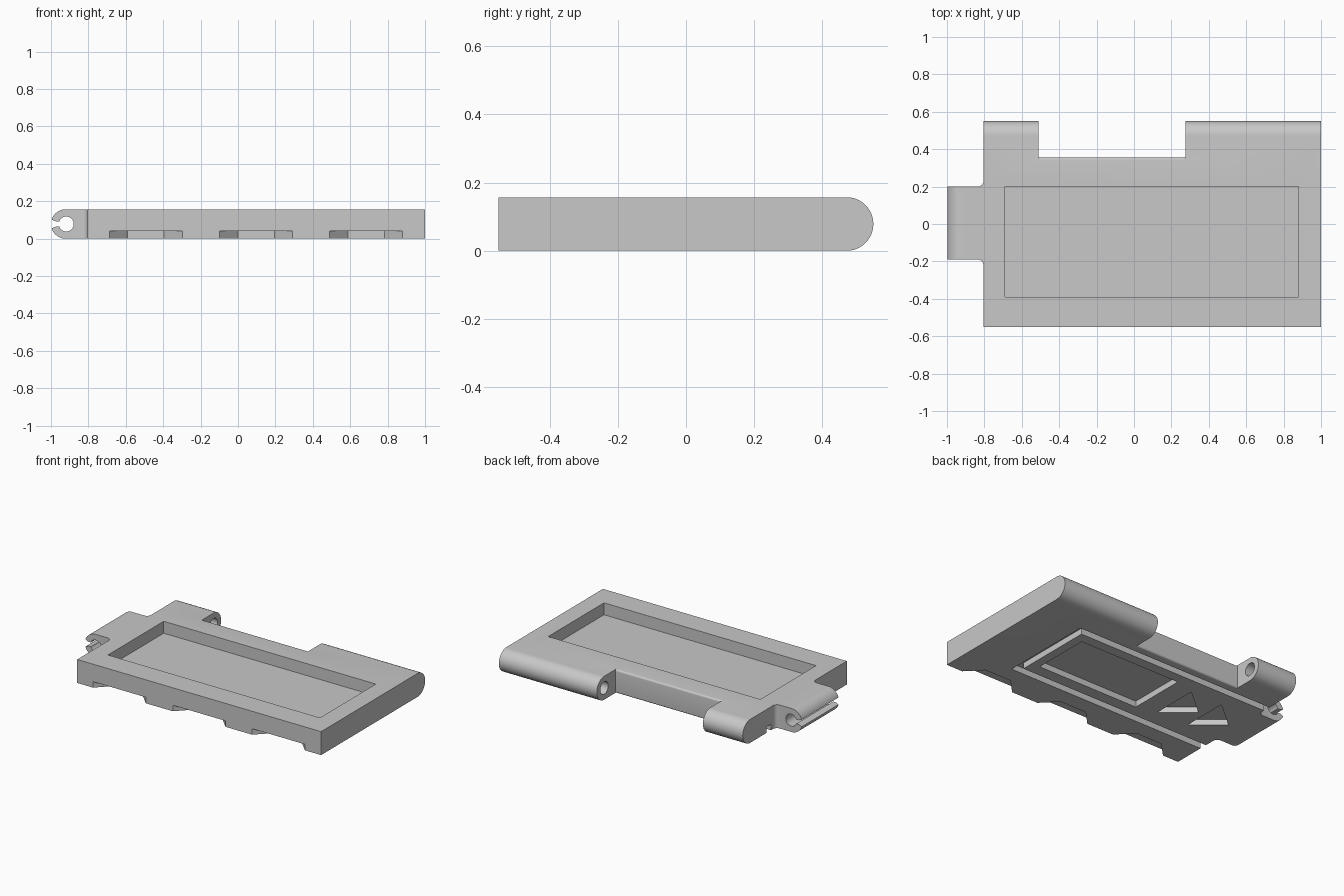
import bpy, bmesh, math

cube = bpy.data.objects.get("Cube")
if cube:
    bpy.data.objects.remove(cube, do_unlink=True)

H = 0.157            # plate thickness
R = H / 2            # hinge barrel radius
HINGE_Y = 0.55 - R   # back hinge axis
HINGE_X = -1 + R     # side hinge axis
DEPTH = 0.04         # depth of the underside cuts

grey = bpy.data.materials.new("plain grey")
grey.use_nodes = True
colour = (0.58, 0.58, 0.58, 1)
grey.diffuse_color = colour
grey.node_tree.nodes["Principled BSDF"].inputs["Base Color"].default_value = colour


def prism(name, pts, axis, lo, hi):
    """Extrude a flat outline along the given axis."""
    place = {"x": lambda p, t: (t, p[0], p[1]),
             "y": lambda p, t: (p[0], t, p[1]),
             "z": lambda p, t: (p[0], p[1], t)}[axis]
    bm = bmesh.new()
    a = [bm.verts.new(place(p, lo)) for p in pts]
    b = [bm.verts.new(place(p, hi)) for p in pts]
    bm.faces.new(a)
    bm.faces.new(b)
    for i in range(len(pts)):
        j = (i + 1) % len(pts)
        bm.faces.new((a[i], a[j], b[j], b[i]))
    bmesh.ops.recalc_face_normals(bm, faces=bm.faces)
    mesh = bpy.data.meshes.new(name)
    bm.to_mesh(mesh)
    bm.free()
    mesh.materials.append(grey)
    ob = bpy.data.objects.new(name, mesh)
    bpy.context.collection.objects.link(ob)
    return ob


def arc(cx, cy, r, start, end, n=16):
    steps = [math.radians(start + (end - start) * i / n) for i in range(n + 1)]
    return [(cx + r * math.cos(t), cy + r * math.sin(t)) for t in steps]


def rect(x0, x1, y0, y1):
    return [(x0, y0), (x1, y0), (x1, y1), (x0, y1)]


def combine(target, tool, operation="DIFFERENCE"):
    """Apply a boolean and discard the tool object."""
    mod = target.modifiers.new("combine", "BOOLEAN")
    mod.operation, mod.solver, mod.object = operation, "EXACT", tool
    bpy.context.view_layer.objects.active = target
    bpy.ops.object.modifier_apply(modifier=mod.name)
    bpy.data.objects.remove(tool, do_unlink=True)


def circle(cx, cy, r):
    return arc(cx, cy, r, 0, 360, 32)[:-1]


# Main plate with a half-round back edge
plate = prism("hinged_plate", [(-0.55, H), (-0.55, 0)] + arc(HINGE_Y, R, R, -90, 90, 24),
              "x", -0.805, 1)

# Gap between the two back knuckles, with softened edges
e = 0.012
gap = (arc(0.355 - e, e, e, -90, 0, 6) + arc(0.355 - e, H - e, e, 0, 90, 6)
       + [(0.355 - e, 0.3), (0.7, 0.3), (0.7, -0.1), (0.355 - e, -0.1)])
combine(plate, prism("knuckle_gap", gap, "x", -0.51, 0.275))

# Blind pin holes in the facing knuckle ends
combine(plate, prism("pin_hole", circle(HINGE_Y, R, 0.042), "x", -0.68, 0.45))

# Side hinge tab: rounded profile trimmed by a filleted plan
f = 0.03
tab = prism("side_tab", [(-0.75, 0), (-0.75, H)] + arc(HINGE_X, R, R, 90, 270, 24),
            "y", -0.3, 0.3)
plan = ([(-1.1, 0.2)] + arc(-0.805 - f, 0.2 + f, f, -90, 0, 8) + [(-0.7, 0.2 + f)]
        + [(-0.7, -0.19 - f)] + arc(-0.805 - f, -0.19 - f, f, 0, 90, 8) + [(-1.1, -0.19)])
combine(tab, prism("tab_plan", plan, "z", -0.1, 0.3), "INTERSECT")
combine(plate, tab, "UNION")

# Snap-in bore and flared mouth through the tab
combine(plate, prism("tab_bore", circle(HINGE_X + 0.003, R, 0.04), "y", -0.3, 0.3))
mouth = [(HINGE_X, R - 0.014), (HINGE_X, R + 0.014), (-0.975, R + 0.014),
         (-1.01, R + 0.03), (-1.01, R - 0.03), (-0.975, R - 0.014)]
combine(plate, prism("tab_mouth", mouth, "y", -0.3, 0.3))

# Large recess in the top
combine(plate, prism("top_recess", rect(-0.69, 0.88, -0.39, 0.2), "z", 0.077, 0.3))

# Trapezoid notches under the front edge
for x in (-0.4925, 0.0975, 0.685):
    notch = [(x - 0.205, -0.56), (x + 0.205, -0.56), (x + 0.097, -0.45), (x - 0.097, -0.45)]
    combine(plate, prism("front_notch", notch, "z", -0.1, DEPTH))

# U-shaped channel under the plate, open on the side with the tab
channel = [(-0.9, 0.30), (0.67, 0.30), (0.67, -0.34), (-0.9, -0.34),
           (-0.9, -0.29), (0.62, -0.29), (0.62, 0.25), (-0.9, 0.25)]
combine(plate, prism("channel", channel, "z", -0.1, DEPTH))

# Rectangular pocket and two arrow pockets under the plate
combine(plate, prism("under_pocket", rect(-0.19, 0.56, -0.21, 0.18), "z", -0.1, DEPTH))
for x in (-0.33, -0.565):
    arrow = [(x, -0.18), (x, 0.14), (x - 0.19, -0.02)]
    combine(plate, prism("arrow_pocket", arrow, "z", -0.1, DEPTH))

# Smooth the round parts and keep the edges sharp
bpy.ops.object.select_all(action="DESELECT")
plate.select_set(True)
bpy.context.view_layer.objects.active = plate
bpy.ops.object.shade_smooth_by_angle(angle=math.radians(30))
